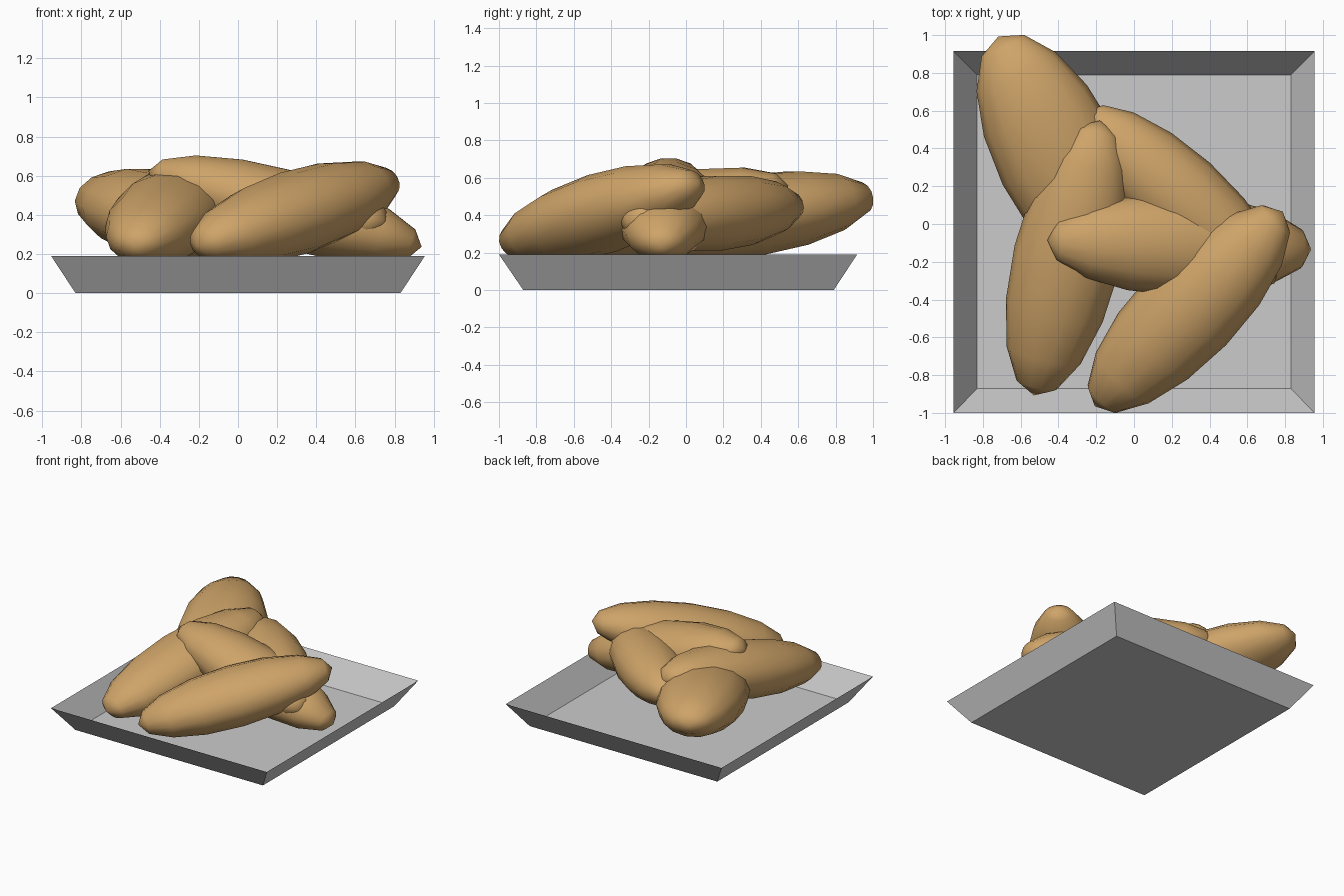
import bpy, bmesh, math
from mathutils import Matrix, Vector

if "Cube" in bpy.data.objects:
    bpy.data.objects.remove(bpy.data.objects["Cube"])

crust = bpy.data.materials.new("crust")
crust.diffuse_color = (0.62, 0.37, 0.14, 1)
crust.use_nodes = True
crust.node_tree.nodes["Principled BSDF"].inputs["Base Color"].default_value = crust.diffuse_color


def add_object(name, bm):
    mesh = bpy.data.meshes.new(name)
    bm.to_mesh(mesh)
    bm.free()
    ob = bpy.data.objects.new(name, mesh)
    bpy.context.collection.objects.link(ob)
    return ob


# Open tray: flat floor with four flared sides, thin sheet
bm = bmesh.new()
rings = []
for hx, y0, y1, z in ((0.83, -0.87, 0.79, 0.0), (0.955, -1.0, 0.915, 0.19)):
    rings.append([bm.verts.new(p) for p in
                  ((-hx, y0, z), (hx, y0, z), (hx, y1, z), (-hx, y1, z))])
low, high = rings
bm.faces.new(low)
for i in range(4):
    j = (i + 1) % 4
    bm.faces.new((low[i], low[j], high[j], high[i]))
add_object("tray", bm)


# Loaf: low-poly ellipsoid with its poles along the length
def loaf(name, centre, heading, pitch, half_size):
    bm = bmesh.new()
    bmesh.ops.create_uvsphere(bm, u_segments=14, v_segments=8, radius=1)
    place = (Matrix.Translation(Vector(centre))
             @ Matrix.Rotation(math.radians(heading), 4, 'Z')
             @ Matrix.Rotation(math.radians(-pitch), 4, 'Y')
             @ Matrix.Diagonal((*half_size, 1))
             @ Matrix.Rotation(math.radians(90), 4, 'Y'))
    bmesh.ops.transform(bm, matrix=place, verts=bm.verts)
    for f in bm.faces:
        f.smooth = True
    ob = add_object(name, bm)
    ob.data.materials.append(crust)


# Heap of five loaves: centre, heading, upward pitch, half sizes
loaf("loaf_back_left", (-0.40, 0.355, 0.40), 116.5, 8, (0.72, 0.33, 0.22))
loaf("loaf_back_right", (0.24, 0.14, 0.41), 138, 3.5, (0.68, 0.245, 0.205))
loaf("loaf_front_left", (-0.355, -0.18, 0.40), 76.5, 12, (0.765, 0.285, 0.21))
loaf("loaf_top", (0.24, -0.11, 0.43), 178, 15.5, (0.725, 0.27, 0.205))
loaf("loaf_front_right", (0.29, -0.45, 0.41), 46, 13, (0.735, 0.275, 0.215))
